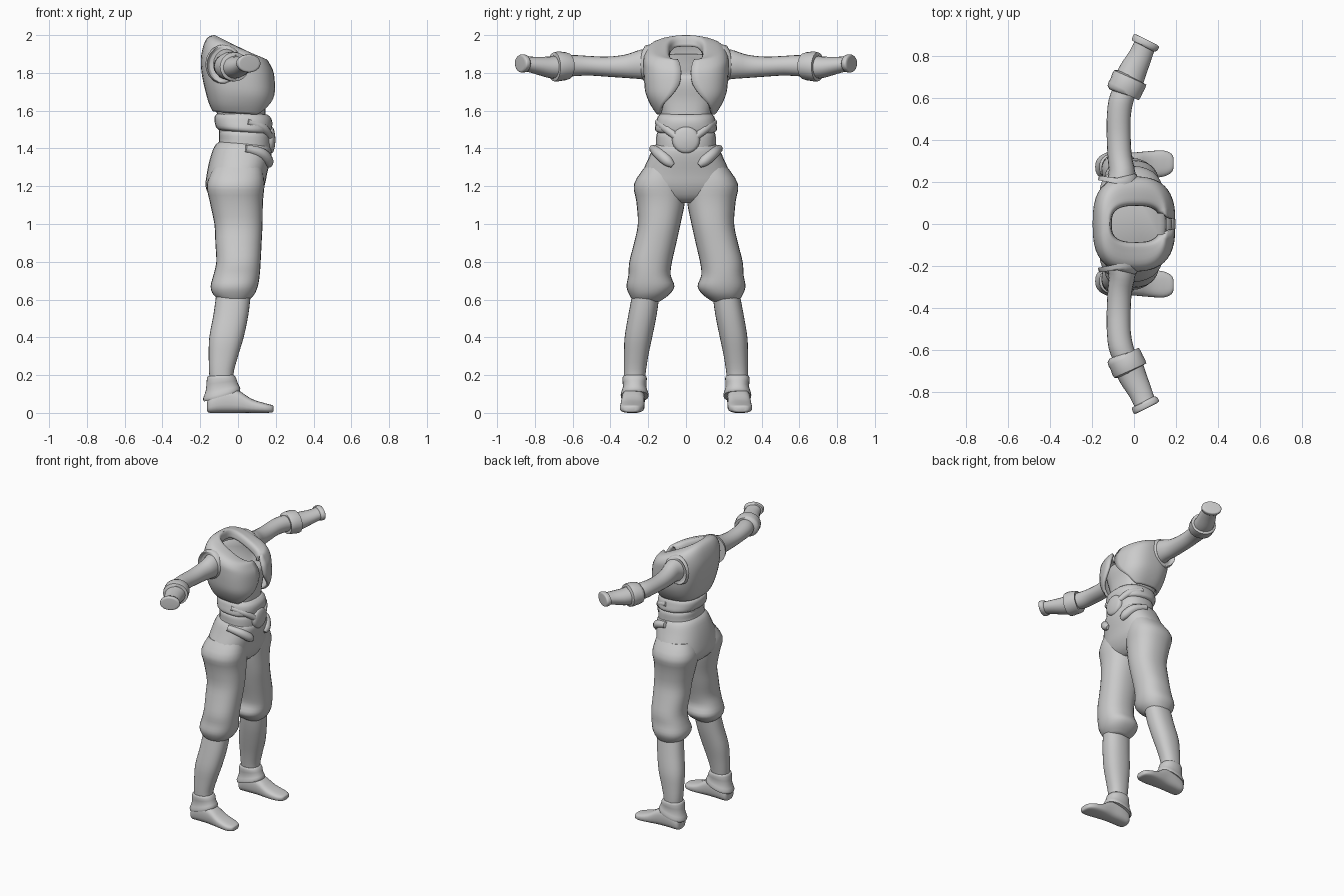
import bpy, bmesh, math
from mathutils import Vector

GREY = bpy.data.materials.new("plain grey")
GREY.diffuse_color = (0.6, 0.6, 0.6, 1)


def spline(rows, steps):
    """Smoothly interpolate between rows of numbers."""
    out = []
    for i in range(len(rows) - 1):
        p = [rows[max(0, min(len(rows) - 1, i + k))] for k in (-1, 0, 1, 2)]
        for s in range(steps):
            t = s / steps
            out.append([b + .5 * t * (c - a + t * (2*a - 5*b + 4*c - d + t * (3*(b - c) + d - a)))
                        for a, b, c, d in zip(*p)])
    return out + [list(rows[-1])]


def finish(ob, mirror=False, angle=50):
    ob.data.materials.append(GREY)
    if mirror:
        m = ob.modifiers.new("mirror", 'MIRROR')
        m.use_axis = (False, True, False)
    bpy.context.view_layer.objects.active = ob
    ob.select_set(True)
    if ob.type == 'MESH':
        bpy.ops.object.shade_smooth_by_angle(angle=math.radians(angle))
    ob.select_set(False)
    return ob


def skin(name, rings, closed=True, mirror=False, angle=50):
    """Join rings of points into a surface; closed ones get end caps."""
    bm = bmesh.new()
    vs = [[bm.verts.new(p) for p in r] for r in rings]
    n = len(vs[0])
    for a, b in zip(vs, vs[1:]):
        for i in range(n if closed else n - 1):
            j = (i + 1) % n
            bm.faces.new((a[i], a[j], b[j], b[i]))
    if closed:
        bm.faces.new(vs[0])
        bm.faces.new(vs[-1])
    bmesh.ops.recalc_face_normals(bm, faces=bm.faces)
    me = bpy.data.meshes.new(name)
    bm.to_mesh(me)
    bm.free()
    ob = bpy.data.objects.new(name, me)
    bpy.context.collection.objects.link(ob)
    return finish(ob, mirror, angle)


def loft(name, rows, e=2.3, n=28, steps=3, mirror=False, gap=False, angle=50):
    """Row: back x, back z, front x, front z, centre y, half width, [front gap]."""
    rings = []
    for r in spline(rows, steps):
        b, f = Vector((r[0], r[4], r[1])), Vector((r[2], r[4], r[3]))
        mid, half, hw = (b + f) / 2, (f - b) / 2, max(r[5], .002)
        a0 = math.asin(min(.999, max(0, r[6]) / hw) ** (e / 2)) if gap else 0
        ring = []
        for i in range(n):
            a = a0 + (2 * math.pi - 2 * a0) * i / (n - 1 if gap else n)
            c, s = math.cos(a), math.sin(a)
            ring.append(mid + half * math.copysign(abs(c) ** (2 / e), c)
                        + Vector((0, hw * math.copysign(abs(s) ** (2 / e), s), 0)))
        rings.append(ring)
    return skin(name, rings, not gap, mirror, angle)


def tube(name, rows, n=20, steps=3, mirror=True, angle=50):
    """Row: x, y, z, horizontal radius, vertical radius."""
    pts = spline(rows, steps)
    rings = []
    for i, r in enumerate(pts):
        a, b = pts[max(0, i - 1)], pts[min(len(pts) - 1, i + 1)]
        d = Vector((b[0] - a[0], b[1] - a[1], 0)).normalized()
        side = Vector((d.y, -d.x, 0))
        rings.append([Vector(r[:3]) + side * r[3] * math.cos(t) + Vector((0, 0, r[4] * math.sin(t)))
                      for t in (2 * math.pi * k / n for k in range(n))])
    return skin(name, rings, True, mirror, angle)


def cord(name, pts, radius):
    """Soft rounded fold along a path, with a twin on the other side."""
    for sgn, tag in ((1, "left"), (-1, "right")):
        cu = bpy.data.curves.new(name, 'CURVE')
        cu.dimensions, cu.bevel_depth, cu.bevel_resolution = '3D', radius, 3
        cu.use_fill_caps = True
        sp = cu.splines.new('POLY')
        dense = spline(pts, 4)
        sp.points.add(len(dense) - 1)
        for p, q in zip(sp.points, dense):
            p.co = (q[0], q[1] * sgn, q[2], 1)
            p.radius = q[3]
        sp.use_smooth = True
        ob = bpy.data.objects.new(f"{name}_{tag}", cu)
        bpy.context.collection.objects.link(ob)
        finish(ob)


# Torso: bare chest beneath an open waistcoat
loft("chest", [(-.10, 1.48, .15, 1.48, 0, .13), (-.11, 1.58, .145, 1.58, 0, .135),
               (-.14, 1.66, .145, 1.66, 0, .165), (-.17, 1.75, .155, 1.73, 0, .19),
               (-.18, 1.84, .15, 1.78, 0, .20), (-.15, 1.90, .12, 1.80, 0, .18)], e=2.6)
vest = loft("waistcoat", [(-.125, 1.60, .15, 1.58, 0, .15, .135), (-.145, 1.64, .175, 1.63, 0, .18, .12),
                          (-.165, 1.71, .187, 1.68, 0, .205, .075), (-.182, 1.79, .187, 1.74, 0, .214, .035),
                          (-.188, 1.87, .18, 1.80, 0, .217, .025), (-.175, 1.94, .165, 1.835, 0, .214, .03),
                          (-.155, 1.98, .15, 1.862, 0, .185, .04), (-.13, 1.99, .145, 1.86, 0, .125, .05),
                          (-.12, 1.985, .14, 1.85, 0, .10, .055), (-.115, 1.94, .13, 1.82, 0, .095, .055)],
            e=2.8, n=41, gap=True)
sol = vest.modifiers.new("thickness", 'SOLIDIFY')
sol.thickness, sol.offset = .018, 0

# Waist: two sash bands, folds and a round clasp
loft("upper_sash", [(-.10, 1.59, .155, 1.58, 0, .135), (-.12, 1.575, .175, 1.56, 0, .15),
                    (-.125, 1.55, .182, 1.53, 0, .158), (-.115, 1.51, .175, 1.49, 0, .165),
                    (-.095, 1.495, .16, 1.475, 0, .145)], e=2.4)
loft("lower_sash", [(-.09, 1.50, .155, 1.49, 0, .142), (-.10, 1.48, .17, 1.47, 0, .156),
                    (-.10, 1.44, .175, 1.42, 0, .158), (-.11, 1.40, .17, 1.36, 0, .16)], e=2.4)
cord("sash_fold", [(.05, .15, 1.54, .7), (.13, .11, 1.51, 1), (.172, .05, 1.46, .8)], .024)
cord("hip_drape", [(.04, .175, 1.40, .7), (.12, .145, 1.375, 1), (.158, .10, 1.335, 1), (.165, .07, 1.31, .5)], .03)
loft("clasp", [(.14, 1.37, .14, 1.52, 0, .075), (.18, 1.375, .18, 1.515, 0, .07),
               (.193, 1.40, .193, 1.49, 0, .045), (.198, 1.435, .198, 1.455, 0, .01)], e=2)

# Trousers: hips and baggy legs gathered below the knee
loft("hips", [(-.10, 1.435, .165, 1.42, 0, .155), (-.125, 1.41, .178, 1.395, 0, .175),
              (-.15, 1.34, .175, 1.35, 0, .20), (-.168, 1.25, .155, 1.27, 0, .238),
              (-.17, 1.19, .14, 1.20, 0, .255), (-.14, 1.14, .11, 1.14, 0, .19),
              (-.09, 1.11, .07, 1.11, 0, .08)], e=2.4)
loft("trouser_leg", [(-.13, 1.30, .13, 1.30, .12, .10), (-.165, 1.21, .14, 1.21, .139, .137),
                     (-.15, 1.12, .132, 1.12, .134, .129), (-.125, 1.0, .13, 1.0, .142, .113),
                     (-.12, .90, .125, .90, .163, .112), (-.115, .80, .12, .80, .187, .113),
                     (-.13, .73, .115, .73, .193, .112), (-.145, .67, .105, .67, .188, .127),
                     (-.13, .625, .085, .625, .195, .105), (-.09, .59, .05, .59, .208, .07)], mirror=True)
loft("shin", [(-.115, .63, .068, .63, .212, .072), (-.13, .52, .055, .52, .23, .075),
              (-.152, .40, .03, .40, .252, .073), (-.155, .30, .0, .30, .264, .064),
              (-.152, .20, -.025, .20, .272, .057), (-.14, .10, -.02, .10, .275, .05)], mirror=True)

# Slanted boot cuff and shoe
loft("ankle_cuff", [(-.158, .195, -.022, .20, .272, .058), (-.165, .18, -.01, .185, .272, .065),
                    (-.17, .12, .0, .155, .272, .062), (-.185, .075, .012, .13, .272, .073),
                    (-.18, .06, .01, .115, .272, .073)], steps=2, mirror=True)
loft("shoe", [(-.163, .01, -.163, .06, .278, .03), (-.15, .0, -.15, .09, .278, .052),
              (-.09, .0, -.09, .13, .278, .06), (-.01, .0, -.01, .125, .28, .06),
              (.07, .0, .07, .075, .283, .064), (.14, .0, .14, .052, .288, .062),
              (.178, .002, .178, .042, .29, .045), (.188, .008, .188, .036, .29, .025)], e=2.8, mirror=True)

# Arms: armhole rim, upper arm, elbow cuff, sleeve and flared end
tube("armhole_rim", [(-.075, .19, 1.845, .10, .105), (-.07, .216, 1.845, .095, .10), (-.07, .222, 1.845, .08, .085)])
tube("upper_arm", [(-.065, .16, 1.845, .08, .09), (-.057, .24, 1.845, .064, .078), (-.068, .32, 1.835, .058, .062),
                   (-.073, .42, 1.833, .057, .053), (-.072, .52, 1.838, .057, .052),
                   (-.058, .60, 1.838, .058, .056), (-.02, .68, 1.835, .05, .05)])
tube("elbow_cuff", [(-.053, .622, 1.835, .055, .05), (-.052, .625, 1.835, .082, .07), (-.035, .66, 1.835, .084, .077),
                    (-.018, .698, 1.832, .084, .077), (-.016, .702, 1.832, .055, .05)], steps=2)
tube("forearm_sleeve", [(-.03, .67, 1.83, .07, .062), (-.005, .73, 1.83, .066, .056), (.03, .80, 1.84, .056, .045),
                        (.05, .85, 1.848, .052, .04)])
tube("sleeve_end", [(.047, .845, 1.849, .045, .035), (.049, .849, 1.85, .064, .046), (.057, .868, 1.85, .068, .048),
                    (.061, .876, 1.85, .064, .045), (.062, .878, 1.85, .05, .035)], steps=2)
